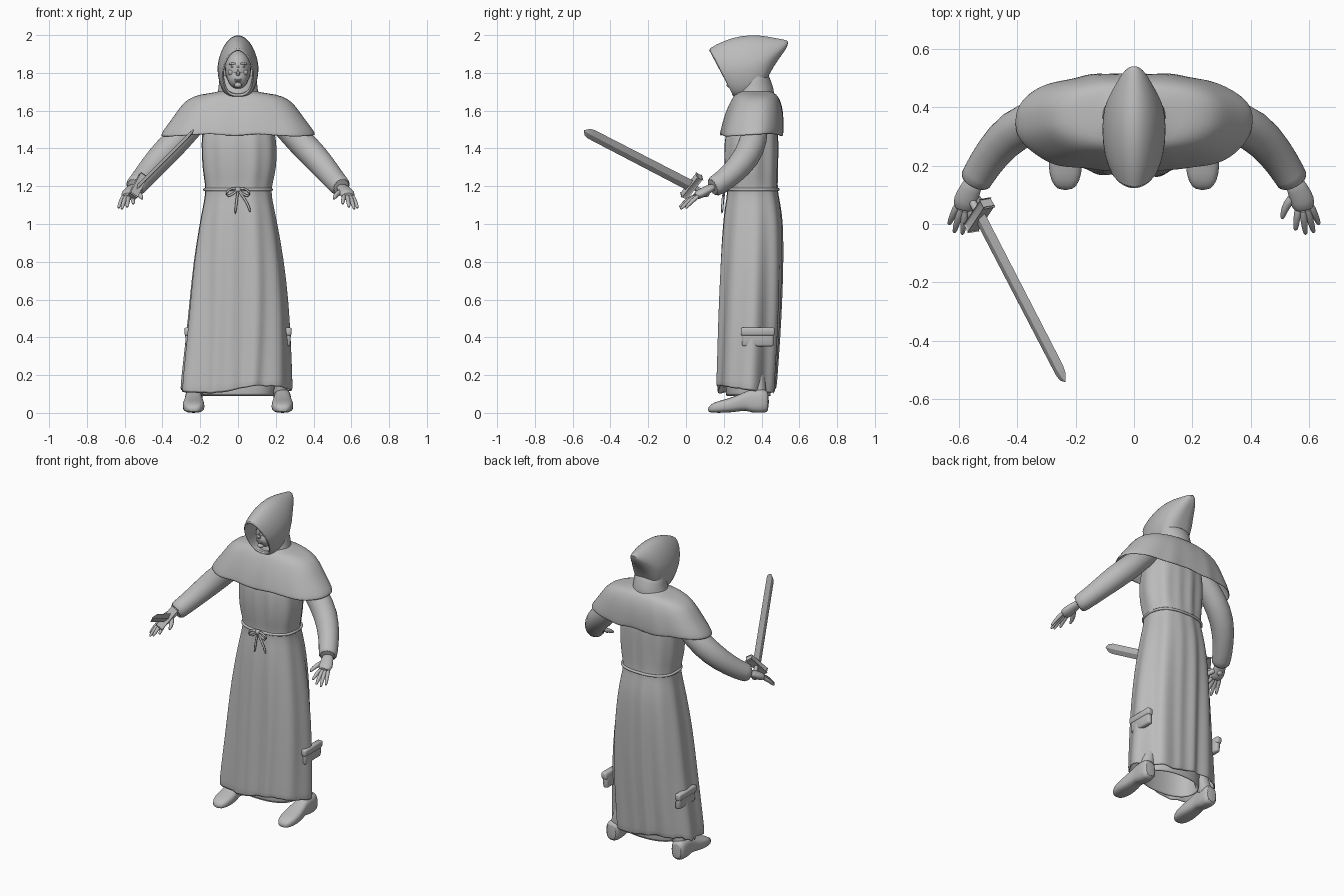
import bpy, bmesh, math, random
from mathutils import Vector as V

random.seed(4)
cube = bpy.data.objects.get("Cube")
if cube:
    bpy.data.objects.remove(cube)

grey = bpy.data.materials.new("plain grey")
grey.use_nodes = True
grey.diffuse_color = (0.5, 0.5, 0.5, 1)
grey.node_tree.nodes["Principled BSDF"].inputs["Base Color"].default_value = (0.5, 0.5, 0.5, 1)


def finish(name, bm, subdiv=1, solid=0, sharp=50):
    bmesh.ops.recalc_face_normals(bm, faces=bm.faces)
    mesh = bpy.data.meshes.new(name)
    bm.to_mesh(mesh)
    bm.free()
    mesh.materials.append(grey)
    ob = bpy.data.objects.new(name, mesh)
    bpy.context.collection.objects.link(ob)
    if solid:
        mod = ob.modifiers.new("cloth thickness", 'SOLIDIFY')
        mod.thickness = solid
        mod.offset = -1
    if subdiv:
        mod = ob.modifiers.new("soft surface", 'SUBSURF')
        mod.levels = mod.render_levels = subdiv
    bpy.ops.object.select_all(action='DESELECT')
    bpy.context.view_layer.objects.active = ob
    ob.select_set(True)
    bpy.ops.object.shade_smooth_by_angle(angle=math.radians(sharp))


def loft(name, rings, caps=(True, True), loop=False, **kw):
    bm = bmesh.new()
    rows = [[bm.verts.new(p) for p in ring] for ring in rings]
    n = len(rows[0])
    for a, b in zip(rows, rows[1:] + rows[:1] if loop else rows[1:]):
        for i in range(n):
            j = (i + 1) % n
            bm.faces.new((a[i], a[j], b[j], b[i]))
    for cap, row in zip(caps, (rows[0], rows[-1])):
        if cap and not loop:
            bm.faces.new(row)
    finish(name, bm, **kw)


def oval(cy, z, rx, ry, power=2, n=32, cx=0):
    ring = []
    for i in range(n):
        t = math.tau * i / n
        c, s = math.cos(t), math.sin(t)
        ring.append(V((cx + rx * math.copysign(abs(c) ** (2 / power), c),
                       cy + ry * math.copysign(abs(s) ** (2 / power), s), z)))
    return ring


def tube(name, path, radii, n=10, flat=1, loop=False, **kw):
    path = [V(p) for p in path]
    if not isinstance(radii, (list, tuple)):
        radii = [radii] * len(path)
    rings, last = [], len(path) - 1
    for i, (p, r) in enumerate(zip(path, radii)):
        prev = path[i - 1] if loop else path[max(i - 1, 0)]
        nxt = path[(i + 1) % len(path)] if loop else path[min(i + 1, last)]
        d = (nxt - prev).normalized()
        side = d.cross(V((0, 0, 1)))
        side = (side if side.length > 0.1 else V((1, 0, 0))).normalized()
        up = side.cross(d).normalized()
        rings.append([p + side * r * math.cos(math.tau * k / n)
                      + up * r * flat * math.sin(math.tau * k / n) for k in range(n)])
    loft(name, rings, loop=loop, **kw)


def ball(name, at, size):
    bm = bmesh.new()
    bmesh.ops.create_uvsphere(bm, u_segments=20, v_segments=14, radius=1)
    for v in bm.verts:
        v.co = V([a + c * s for a, c, s in zip(at, v.co, size)])
    finish(name, bm, 0)


def box(name, at, axes, size, bevel=0.005):
    bm = bmesh.new()
    bmesh.ops.create_cube(bm, size=2)
    for v in bm.verts:
        v.co = V(at) + sum((a * s * c for a, s, c in zip(axes, size, v.co)), V())
    bmesh.ops.bevel(bm, geom=bm.edges[:], offset=bevel, segments=2, affect='EDGES', profile=0.5)
    finish(name, bm, 0)


# Robe: height, centre x, half width, front y, back y, fold depth
ROBE = [(0.12, -0.017, 0.294, 0.163, 0.475, 0.06), (0.2, -0.014, 0.289, 0.166, 0.48, 0.06),
        (0.4, -0.005, 0.274, 0.17, 0.495, 0.055), (0.6, 0, 0.258, 0.176, 0.505, 0.05),
        (0.8, 0, 0.238, 0.183, 0.512, 0.042), (1.0, 0, 0.205, 0.195, 0.512, 0.03),
        (1.1, 0, 0.185, 0.207, 0.5, 0.022), (1.18, 0, 0.17, 0.222, 0.482, 0.015),
        (1.24, 0.003, 0.185, 0.21, 0.485, 0.03), (1.35, 0.005, 0.2, 0.2, 0.485, 0.035),
        (1.5, 0, 0.195, 0.205, 0.49, 0.02), (1.62, 0, 0.16, 0.26, 0.46, 0)]
rings = []
for k, (z, cx, rx, y0, y1, fold) in enumerate(ROBE):
    cy, ring = (y0 + y1) / 2, []
    for p in oval(cy, z, rx, (y1 - y0) / 2, 2.5, 96, cx):
        t = math.atan2(p.y - cy, p.x - cx)
        f = 1 + fold * (0.7 * math.sin(11 * t + 0.5) + 0.5 * math.sin(7 * t + 2) - 0.2)
        if p.y < cy:
            f -= 1.2 * fold * math.exp(-(p.x / 0.014) ** 2)
        rag = 0.018 if p.x < -0.22 and p.y > 0.3 else 0.003
        hem = random.uniform(-rag, rag) - 0.02 * math.sin(2 * t) if k == 0 else 0
        ring.append(V((cx + (p.x - cx) * f, cy + (p.y - cy) * f, z + hem)))
    rings.append(ring)
loft("robe", rings, (False, True), solid=0.008)
loft("inner_robe", [oval(0.33, z, r, 0.12, 2.3) for z, r in ((0.085, 0.19), (0.2, 0.2), (0.4, 0.2))],
     (False, False), solid=0.006)

# Shoulder cape: height, half width, front y, back y
CAPE = [(1.47, 0.408, 0.178, 0.515), (1.5, 0.394, 0.185, 0.517), (1.56, 0.347, 0.2, 0.517),
        (1.62, 0.307, 0.222, 0.51), (1.662, 0.268, 0.243, 0.495), (1.688, 0.2, 0.262, 0.478),
        (1.695, 0.12, 0.278, 0.458), (1.71, 0.085, 0.29, 0.445)]
rings = []
for k, (z, rx, y0, y1) in enumerate(CAPE):
    cy, ring = (y0 + y1) / 2, []
    for p in oval(cy, z, rx, (y1 - y0) / 2, 2.5, 64):
        t = math.atan2(p.y - cy, p.x)
        w = max(0, 1 - k / 5)
        f = 1 + 0.018 * w * (math.sin(9 * t) + math.sin(14 * t + 1))
        drop = 0.006 * w * math.sin(5 * t + 0.5)
        ring.append(V((p.x * (1 + (f - 1) * 0.3), cy + (p.y - cy) * f, z + drop)))
    rings.append(ring)
loft("shoulder_cape", rings, (False, False), solid=0.008)

# Hood: top y, top z, bottom y, bottom z, half width, from the lining out to the back peak
HOOD = [(0.38, 1.95, 0.38, 1.7, 0.085), (0.22, 1.93, 0.28, 1.69, 0.079),
        (0.125, 1.912, 0.25, 1.69, 0.073), (0.112, 1.927, 0.245, 1.675, 0.081),
        (0.2, 1.972, 0.27, 1.665, 0.103), (0.3, 2.002, 0.34, 1.665, 0.112),
        (0.4, 2.0, 0.41, 1.7, 0.104), (0.47, 1.985, 0.435, 1.79, 0.078),
        (0.53, 1.975, 0.495, 1.88, 0.044), (0.545, 1.965, 0.53, 1.925, 0.02)]
rings = []
for ty, tz, by, bz, hw in HOOD:
    top, low = V((0, ty, tz)), V((0, by, bz))
    ring = []
    for i in range(28):
        a = math.tau * i / 28
        c, s = math.cos(a), math.sin(a)
        x = hw * math.copysign(abs(s) ** (0.65 if c < 0 else 1), s) * (1 - 0.15 * max(0, c))
        ring.append((top + low) / 2 + (top - low) / 2 * c + V((x, 0, 0)))
    rings.append(ring)
loft("hood", rings, (False, True))
COWL = [(0.365, 1.665, 0.112, 0.1), (0.365, 1.69, 0.112, 0.102), (0.368, 1.72, 0.102, 0.096), (0.37, 1.79, 0.1, 0.068)]
loft("hood_cowl", [oval(*row) for row in COWL], (False, False), solid=0.006)

# Head and face
ball("head", (0, 0.32, 1.82), (0.069, 0.095, 0.1))
ball("jaw", (0, 0.285, 1.775), (0.054, 0.065, 0.06))
ball("chin", (0, 0.235, 1.735), (0.02, 0.02, 0.015))
tube("neck", [(0, 0.35, 1.62), (0, 0.34, 1.7), (0, 0.32, 1.77)], [0.07, 0.052, 0.05], 16)
tube("nose", [(0, 0.238, 1.845), (0, 0.224, 1.825), (0, 0.208, 1.798), (0, 0.225, 1.787)],
     [0.006, 0.009, 0.014, 0.011])
for name, z in (("upper_lip", 1.765), ("lower_lip", 1.757)):
    ball(name, (0, 0.227, z), (0.02, 0.009, 0.005))
for s, side in ((1, "left"), (-1, "right")):
    ball(side + "_eye", (s * 0.027, 0.243, 1.832), (0.011, 0.01, 0.006))
    ball(side + "_cheek", (s * 0.034, 0.256, 1.803), (0.02, 0.018, 0.018))
    tube(side + "_brow", [(s * 0.01, 0.233, 1.846), (s * 0.03, 0.238, 1.851), (s * 0.05, 0.256, 1.844)],
         [0.006, 0.007, 0.005])

# Rope belt with bow
tube("rope_belt", oval(0.352, 1.182, 0.177, 0.136, 2.5, 48), 0.009, 8, loop=True)
ball("belt_knot", (0, 0.205, 1.182), (0.018, 0.014, 0.015))
for s, side in ((1, "left"), (-1, "right")):
    tube(side + "_bow_loop", [(0, 0.205, 1.185), (s * 0.035, 0.195, 1.192), (s * 0.068, 0.2, 1.165),
                              (s * 0.058, 0.2, 1.142), (s * 0.025, 0.2, 1.16), (0, 0.205, 1.18)], 0.007, 8)
tube("left_rope_end", [(0, 0.203, 1.18), (0.03, 0.195, 1.14), (0.055, 0.192, 1.1), (0.065, 0.192, 1.06)], 0.007, 8)
tube("right_rope_end", [(0, 0.203, 1.18), (-0.008, 0.194, 1.12), (-0.015, 0.19, 1.05)], 0.007, 8)

FINGERS = {"index": (0.563, 0.062, 0.553, -0.022, 1.105), "middle": (0.577, 0.055, 0.588, -0.036, 1.088),
           "ring": (0.59, 0.06, 0.616, -0.03, 1.078), "little": (0.602, 0.072, 0.634, -0.002, 1.083)}
SHOE = [(0.115, 0.025, 0.03, 0.005), (0.145, 0.05, 0.056, 0), (0.2, 0.06, 0.07, 0), (0.26, 0.055, 0.088, 0.004),
        (0.32, 0.045, 0.115, 0.015), (0.34, 0.046, 0.125, 0), (0.41, 0.048, 0.13, 0), (0.44, 0.038, 0.115, 0.003)]
for s, side in ((1, "left"), (-1, "right")):
    # Sleeve and hand
    arm = [(0.14, 0.37, 1.6), (0.22, 0.37, 1.55), (0.32, 0.36, 1.445), (0.41, 0.325, 1.355),
           (0.485, 0.245, 1.265), (0.535, 0.165, 1.205), (0.55, 0.135, 1.193)]
    tube(side + "_sleeve", [(s * x, y, z) for x, y, z in arm],
         [0.05, 0.065, 0.075, 0.074, 0.063, 0.056, 0.057], 20)
    tube(side + "_palm", [(s * 0.545, 0.15, 1.2), (s * 0.56, 0.12, 1.185), (s * 0.578, 0.08, 1.162),
                          (s * 0.583, 0.045, 1.145)], [0.034, 0.036, 0.045, 0.036], 14, 0.6)
    for finger, (x, y, tx, ty, tz) in FINGERS.items():
        root, tip = V((s * x, y, 1.152)), V((s * tx, ty, tz))
        mid = (root + tip) / 2 + V((0, 0, 0.008))
        tube(f"{side}_{finger}_finger", [root, mid, tip.lerp(mid, 0.2), tip], [0.014, 0.013, 0.01, 0.005], 8)
    tube(side + "_thumb", [(s * 0.55, 0.1, 1.175), (s * 0.525, 0.07, 1.16), (s * 0.512, 0.04, 1.145),
                           (s * 0.507, 0.015, 1.13)], [0.018, 0.016, 0.013, 0.006], 8)
    # Leg and shoe
    tube(side + "_leg", [(s * 0.23, 0.385, 0.07), (s * 0.218, 0.38, 0.13), (s * 0.12, 0.34, 0.45)],
         [0.046, 0.045, 0.05], 14)
    rings = []
    for y, hw, top, low in SHOE:
        o = oval(0, 0, hw, (top - low) / 2, 2.8, 20)
        rings.append([V((s * (0.235 + p.x), y, p.y + (top + low) / 2)) for p in o])
    loft(side + "_shoe", rings)
    # Side pouch and flap
    axes = (V((1, 0, 0)), V((0, 1, 0)), V((s * 0.06, 0, 1)))
    box(side + "_pouch", (s * 0.262, 0.38, 0.397), axes, (0.017, 0.084, 0.046), 0.012)
    box(side + "_pouch_flap", (s * 0.265, 0.38, 0.43), axes, (0.019, 0.09, 0.022), 0.01)

# Sword pointing forward from the right hand, its flat rolled outward
hilt, tip = V((-0.53, 0.03, 1.2)), V((-0.235, -0.54, 1.495))
along = (tip - hilt).normalized()
level = along.cross(V((0, 0, 1))).normalized()
wide = level.cross(along) * 0.8 - level * 0.6
thin = along.cross(wide)
rings = []
for t, w in ((0, 0.033), (0.93, 0.031), (0.97, 0.024), (1, 0.002)):
    c = hilt.lerp(tip, t)
    rings.append([c + wide * w, c + thin * w * 0.3, c - wide * w, c - thin * w * 0.3])
loft("sword_blade", rings, subdiv=0, sharp=20)
box("sword_guard", hilt, (along, thin, wide), (0.016, 0.018, 0.072))
tube("sword_grip", [hilt, hilt - along * 0.05, hilt - along * 0.09], 0.014)
ball("sword_pommel", hilt - along * 0.095, (0.018, 0.018, 0.018))
